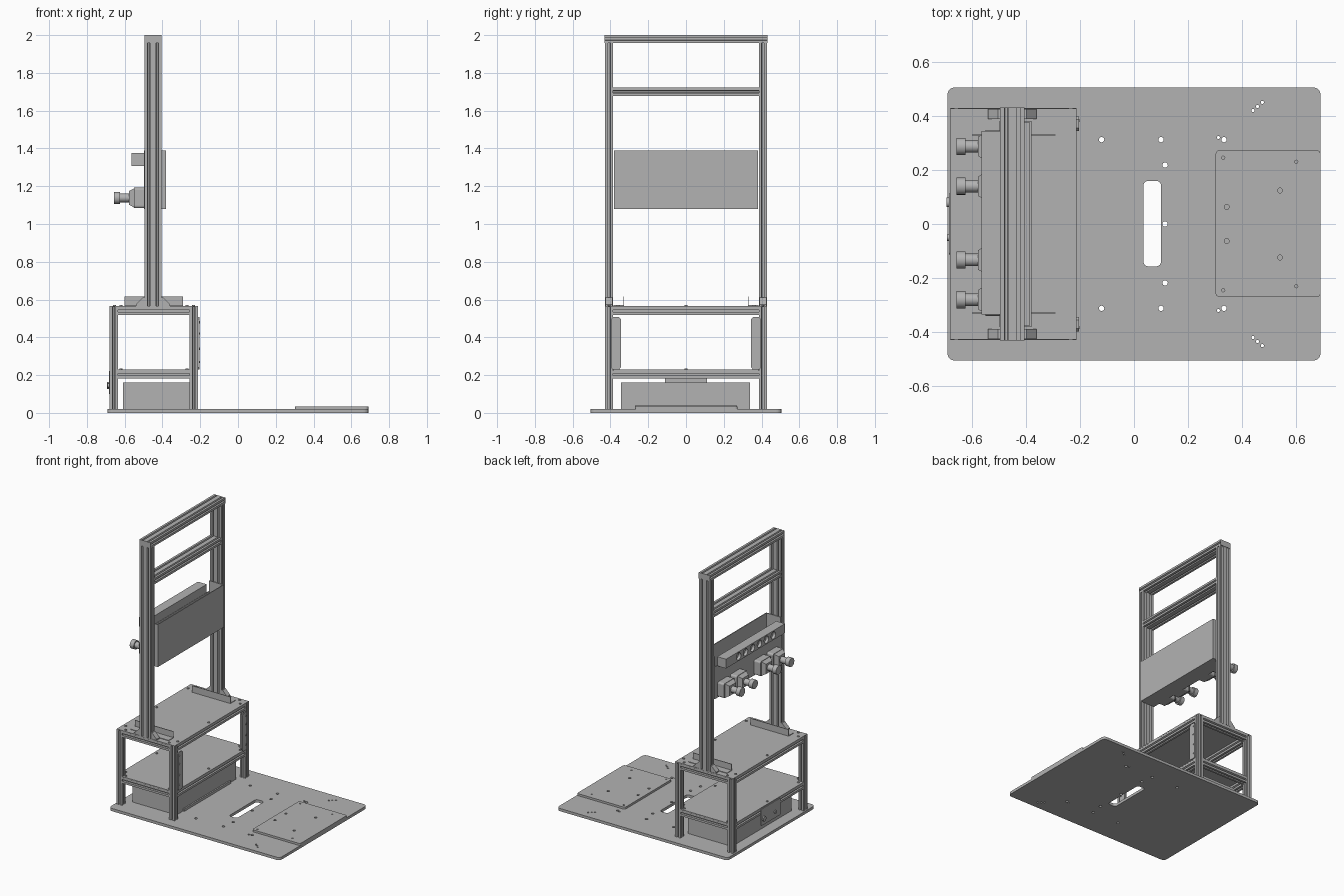
import bpy, bmesh, math
from mathutils import Matrix, Vector

if "Cube" in bpy.data.objects:
    bpy.data.objects.remove(bpy.data.objects["Cube"], do_unlink=True)

grey = bpy.data.materials.new("neutral_grey")
grey.use_nodes = True
grey.diffuse_color = (0.45, 0.45, 0.45, 1)
grey.node_tree.nodes["Principled BSDF"].inputs["Base Color"].default_value = (0.45, 0.45, 0.45, 1)


def finish(name, bm):
    bmesh.ops.recalc_face_normals(bm, faces=bm.faces)
    mesh = bpy.data.meshes.new(name)
    bm.to_mesh(mesh)
    bm.free()
    mesh.materials.append(grey)
    ob = bpy.data.objects.new(name, mesh)
    bpy.context.collection.objects.link(ob)
    return ob


def box(name, x, y, z, radius=0, axis=2, segments=4):
    """Box from ranges; edges along the axis may be rounded."""
    bm = bmesh.new()
    bmesh.ops.create_cube(bm, size=1)
    for v in bm.verts:
        v.co = [r[0] + (c + 0.5) * (r[1] - r[0]) for c, r in zip(v.co, (x, y, z))]
    if radius:
        edges = [e for e in bm.edges
                 if abs((e.verts[0].co - e.verts[1].co).normalized()[axis]) > 0.9]
        bmesh.ops.bevel(bm, geom=edges, offset=radius, segments=segments,
                        profile=0.5, affect='EDGES')
    return finish(name, bm)


def add_cylinder(bm, centre, r, depth, axis="z", r2=None, sides=20):
    turn = {"z": Matrix(), "x": Matrix.Rotation(math.pi / 2, 4, 'Y')}[axis]
    bmesh.ops.create_cone(bm, cap_ends=True, segments=sides, radius1=r,
                          radius2=r if r2 is None else r2, depth=depth,
                          matrix=Matrix.Translation(centre) @ turn)


def smooth(ob):
    bpy.ops.object.select_all(action='DESELECT')
    ob.select_set(True)
    bpy.context.view_layer.objects.active = ob
    bpy.ops.object.shade_smooth_by_angle()


def cut(target, cutter):
    mod = target.modifiers.new("holes", 'BOOLEAN')
    mod.operation = 'DIFFERENCE'
    mod.solver = 'EXACT'
    mod.object = cutter
    bpy.ops.object.select_all(action='DESELECT')
    target.select_set(True)
    bpy.context.view_layer.objects.active = target
    bpy.ops.object.modifier_apply(modifier=mod.name)
    bpy.data.objects.remove(cutter, do_unlink=True)


def drill(target, holes, r, z, depth=0.1):
    bm = bmesh.new()
    for x, y in holes:
        add_cylinder(bm, (x, y, z), r, depth, sides=16)
    cut(target, finish("hole_cutter", bm))


def both(points):
    return [(x, s * y) for x, y in points for s in (1, -1)]


S = 0.043  # extrusion size


def bar(name, axis, centre, length, wide=False):
    """Slotted aluminium extrusion along an axis, single or double width."""
    w = 0.09 if wide else S
    section = []
    for k in range(4):
        side, half = (w, S / 2) if k % 2 == 0 else (S, w / 2)
        slots = (-w / 4, w / 4) if wide and k % 2 == 0 else (0,)
        pts = [(-side / 2, -half)]
        for s in slots:
            groove = [(0.006, 0), (0.006, 0.004), (0.011, 0.004), (0.005, 0.013)]
            pts += [(s - a, d - half) for a, d in groove]
            pts += [(s + a, d - half) for a, d in reversed(groove)]
        for u, v in pts:
            for _ in range(k):
                u, v = -v, u
            section.append((u, v))
    place = {"z": lambda u, v, t: (u, v, t), "y": lambda u, v, t: (u, t, v),
             "x": lambda u, v, t: (t, u, v)}[axis]
    bm = bmesh.new()
    face = bm.faces.new([bm.verts.new(Vector(centre) + Vector(place(u, v, -length / 2)))
                         for u, v in section])
    grown = bmesh.ops.extrude_face_region(bm, geom=[face])["geom"]
    bmesh.ops.translate(bm, vec=place(0, 0, length),
                        verts=[g for g in grown if isinstance(g, bmesh.types.BMVert)])
    return finish(name, bm)


# Base plate with slot and holes, and raised pad
base = box("base_plate", (-0.69, 0.69), (-0.505, 0.505), (0, 0.02), 0.025)
cut(base, box("slot_cutter", (0.035, 0.1), (-0.157, 0.16), (-0.1, 0.1), 0.018))
drill(base, both([(-0.12, 0.312), (0.1, 0.312), (0.333, 0.312), (0.115, 0.218)]) + [(0.115, 0)], 0.01, 0)
drill(base, both([(0.312, 0.32), (0.44, 0.42), (0.457, 0.435), (0.475, 0.45)]), 0.006, 0)
pad = box("raised_pad", (0.302, 0.69), (-0.27, 0.273), (0.02, 0.035), 0.014)
drill(pad, both([(0.343, 0.063), (0.54, 0.124)]), 0.009, 0.03)
drill(pad, both([(0.6, 0.23), (0.33, 0.245)]), 0.006, 0.03)

# Lower frame
back_x, front_x, leg_y = -0.658, -0.234, 0.407
mid_x, span_x = (back_x + front_x) / 2, front_x - back_x - S
for x in (back_x, front_x):
    for y in (leg_y, -leg_y):
        bar("frame_leg", "z", (x, y, 0.29), 0.54)
    for z in (0.203, 0.539):
        bar("cross_rail", "y", (x, 0, z), 2 * leg_y - S)
for y in (leg_y, -leg_y):
    for z in (0.203, 0.539):
        bar("side_rail", "x", (mid_x, y, z), span_x)

# Shelves and their bolts
box("top_shelf", (-0.68, -0.212), (-0.428, 0.428), (0.56, 0.567))
shelf = box("middle_shelf", (-0.68, -0.212), (-0.428, 0.428), (0.2245, 0.231))
bm = bmesh.new()
for x in (back_x, front_x):
    for y in (leg_y, -leg_y):
        bmesh.ops.create_cube(bm, size=1, matrix=Matrix.Translation((x, y, 0.23))
                              @ Matrix.Diagonal((0.046, 0.046, 0.1, 1)))
cut(shelf, finish("notch_cutter", bm))
bolts = both([(-0.655, 0.36), (-0.235, 0.36), (-0.62, 0.407), (-0.27, 0.407)]) + [(-0.655, 0), (-0.235, 0)]
for z in (0.231, 0.567):
    bm = bmesh.new()
    for x, y in bolts:
        add_cylinder(bm, (x, y, z + 0.002), 0.008, 0.006, sides=12)
    smooth(finish("shelf_bolts", bm))

# Equipment box, front lip, rear switch panel
box("equipment_box", (-0.61, -0.255), (-0.345, 0.34), (0.02, 0.16))
box("box_lip", (-0.256, -0.245), (-0.27, 0.27), (0.02, 0.038))
box("rear_panel", (-0.684, -0.679), (-0.112, 0.112), (0.1, 0.222), 0.008, axis=0)
bm = bmesh.new()
add_cylinder(bm, (-0.687, 0.08, 0.145), 0.018, 0.012, "x")
add_cylinder(bm, (-0.687, -0.05, 0.145), 0.012, 0.008, "x")
smooth(finish("panel_switches", bm))

# Mast
mast_x = -0.45
for s in (1, -1):
    bar("mast_upright", "z", (mast_x, s * leg_y, 1.262), 1.39, wide=True)
    y = sorted((s * 0.4285, s * 0.4315))
    box("mast_end_cap", (-0.495, -0.405), y, (1.957, 2.0))
bar("mast_top_beam", "y", (mast_x, 0, 1.9785), 0.858, wide=True)
bar("mast_cross_beam", "y", (mast_x, 0, 1.7), 2 * leg_y - S, wide=True)

# Mast foot brackets and gussets
for s in (1, -1):
    wall = sorted((s * 0.327, s * 0.332))
    foot = sorted((s * 0.327, s * 0.385))
    box("foot_bracket_wall", (-0.6, -0.29), wall, (0.567, 0.615))
    box("foot_bracket_base", (-0.6, -0.29), foot, (0.567, 0.571))
    for d in (1, -1):
        x = mast_x + d * 0.045
        bm = bmesh.new()
        outline = [(0, 0), (0.045, 0), (0.045, 0.008), (0.008, 0.045), (0, 0.045)]
        face = bm.faces.new([bm.verts.new((x + d * a, s * leg_y - 0.018, 0.567 + b)) for a, b in outline])
        grown = bmesh.ops.extrude_face_region(bm, geom=[face])["geom"]
        bmesh.ops.translate(bm, vec=(0, 0.036, 0),
                            verts=[g for g in grown if isinstance(g, bmesh.types.BMVert)])
        finish("corner_gusset", bm)

# Front mounting plates on the legs
for s in (1, -1):
    y = sorted((s * 0.345, s * 0.397))
    box("leg_mounting_plate", (-0.212, -0.204), y, (0.23, 0.507), 0.01, axis=0, segments=1)
    bm = bmesh.new()
    for z in (0.27, 0.34, 0.42, 0.48):
        add_cylinder(bm, (-0.203, s * 0.383, z), 0.006, 0.004, "x", sides=12)
    smooth(finish("mounting_plate_bolts", bm))

# Open tray between the uprights
box("tray_front", (-0.386, -0.38), (-0.382, 0.382), (1.08, 1.39))
box("tray_bottom", (-0.498, -0.38), (-0.382, 0.382), (1.08, 1.086))
box("tray_back", (-0.498, -0.492), (-0.382, 0.382), (1.08, 1.315))
for s in (1, -1):
    box("tray_side", (-0.498, -0.38), sorted((s * 0.376, s * 0.382)), (1.08, 1.39))

# Socket strip with six round recesses
strip = box("socket_strip", (-0.565, -0.494), (-0.335, 0.345), (1.308, 1.376))
bm = bmesh.new()
for i in range(6):
    add_cylinder(bm, (-0.565, 0.2 - 0.08 * i, 1.342), 0.026, 0.04, "x")
cut(strip, finish("socket_cutter", bm))

# Plug connectors
for y in (0.287, 0.14, -0.133, -0.28):
    box("connector_body", (-0.55, -0.496), (y - 0.06, y + 0.06), (1.085, 1.192), 0.012, axis=0)
    bm = bmesh.new()
    bmesh.ops.create_cone(bm, cap_ends=True, segments=4, radius1=0.072, radius2=0.05, depth=0.028,
                          matrix=Matrix.Translation((-0.564, y, 1.138)) @ Matrix.Rotation(-math.pi / 2, 4, 'Y')
                          @ Matrix.Rotation(math.pi / 4, 4, 'Z'))
    finish("connector_shoulder", bm)
    bm = bmesh.new()
    add_cylinder(bm, (-0.605, y, 1.138), 0.023, 0.06, "x")
    add_cylinder(bm, (-0.64, y, 1.138), 0.032, 0.032, "x")
    smooth(finish("connector_plug", bm))
